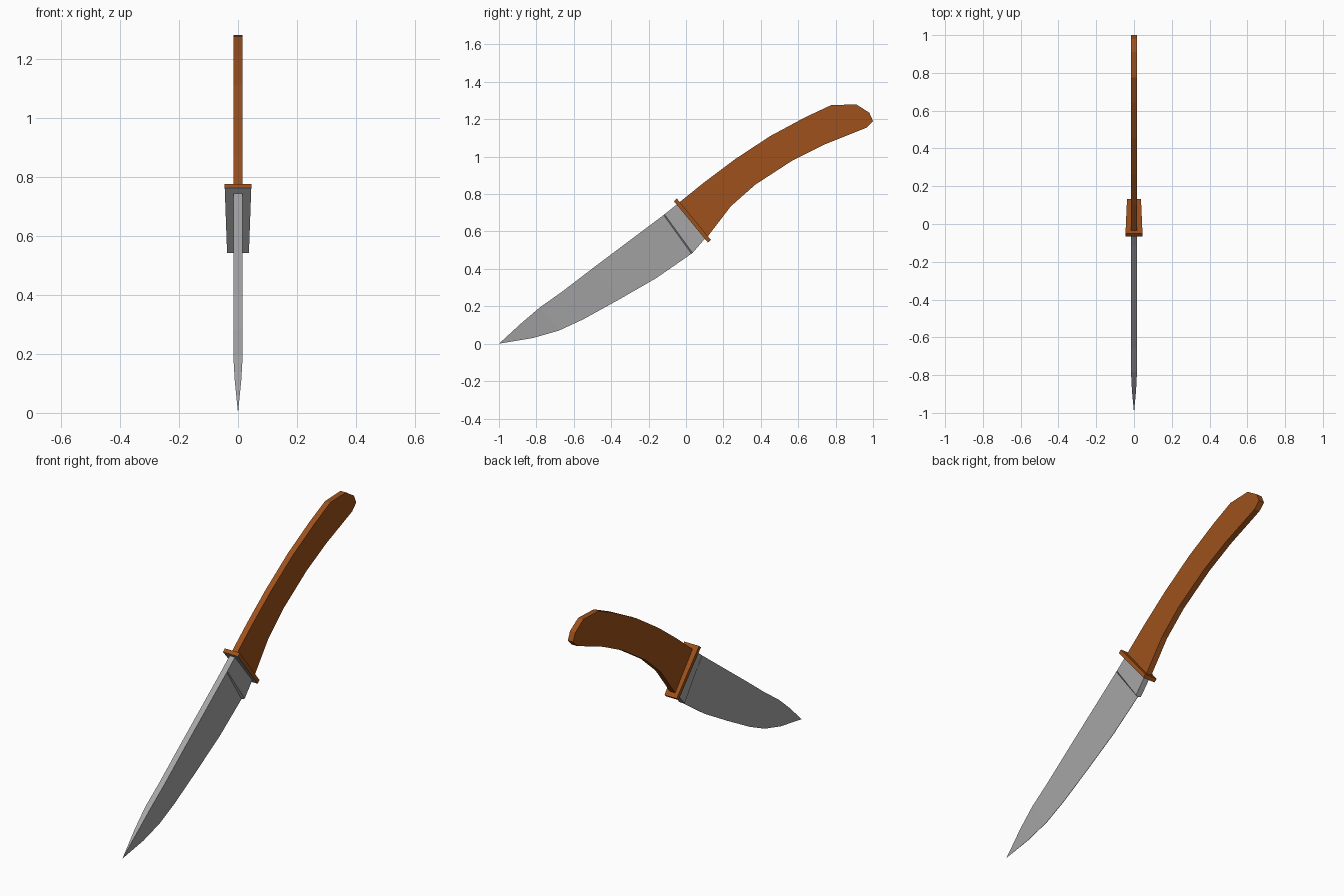
import bpy, bmesh

if "Cube" in bpy.data.objects:
    bpy.data.objects.remove(bpy.data.objects["Cube"])


def material(name, color):
    mat = bpy.data.materials.new(name)
    mat.diffuse_color = (*color, 1)
    mat.use_nodes = True
    mat.node_tree.nodes["Principled BSDF"].inputs["Base Color"].default_value = mat.diffuse_color
    return mat


def finish(name, bm, mats=()):
    bmesh.ops.recalc_face_normals(bm, faces=bm.faces)
    mesh = bpy.data.meshes.new(name)
    for mat in mats:
        mesh.materials.append(mat)
    bm.to_mesh(mesh)
    bm.free()
    obj = bpy.data.objects.new(name, mesh)
    bpy.context.collection.objects.link(obj)
    return obj


def loft(bm, rings):
    loops = [[bm.verts.new(p) for p in ring] for ring in rings]
    for a, b in zip(loops, loops[1:]):
        for i in range(4):
            j = (i + 1) % 4
            bm.faces.new((a[i], a[j], b[j], b[i]))
    return bm.faces.new(loops[0]), bm.faces.new(loops[-1])


def section(top, bottom, half_top, half_bottom):
    return [(-half_top, *top), (half_top, *top),
            (half_bottom, *bottom), (-half_bottom, *bottom)]


wood = material("wood", (0.34, 0.082, 0.011))
steel = material("steel", (0.38, 0.38, 0.38))
T, E = 0.016, 0.001

# Blade: spine point, edge point, spine half thickness, edge half thickness
stations = [
    ((-0.88, 0.11), (-0.82, 0.03), 0.011, E),
    ((-0.78, 0.195), (-0.68, 0.07), T, E),
    ((-0.66, 0.28), (-0.55, 0.13), T, E),
    ((-0.49, 0.41), (-0.36, 0.235), T, E),
    ((-0.29, 0.56), (-0.16, 0.35), T, E),
    ((-0.12, 0.688), (0.029, 0.481), T, E),
    ((-0.115, 0.692), (0.035, 0.485), T, T),
    ((-0.04, 0.752), (0.11, 0.572), T, T),
]
bm = bmesh.new()
start, _ = loft(bm, [section(*s) for s in stations])
# Pointed tip
ring = list(start.verts)
bm.faces.remove(start)
tip = bm.verts.new((0, -1, 0))
for i in range(4):
    bm.faces.new((ring[i], ring[(i + 1) % 4], tip))
finish("blade", bm, (steel,))

# Guard: tapered plate with a steel face on the blade side
bm = bmesh.new()
front, _ = loft(bm, [
    section((-0.065, 0.762), (0.117, 0.541), 0.045, 0.037),
    section((-0.049, 0.776), (0.133, 0.555), 0.045, 0.037),
])
front.material_index = 1
finish("guard", bm, (wood, steel))

# Handle: curved side profile extruded across the thickness
profile = [
    (-0.04, 0.752), (0.10, 0.865), (0.26, 0.985), (0.45, 1.11), (0.64, 1.212),
    (0.775, 1.275), (0.91, 1.28), (0.98, 1.235), (1.0, 1.19), (0.965, 1.155),
    (0.74, 1.065), (0.57, 0.98), (0.37, 0.85), (0.24, 0.735), (0.115, 0.572),
]
bm = bmesh.new()
face = bm.faces.new([bm.verts.new((-T, y, z)) for y, z in profile])
side = bmesh.ops.extrude_face_region(bm, geom=[face])
bmesh.ops.translate(bm, vec=(2 * T, 0, 0),
                    verts=[g for g in side["geom"] if isinstance(g, bmesh.types.BMVert)])
finish("handle", bm, (wood,))
